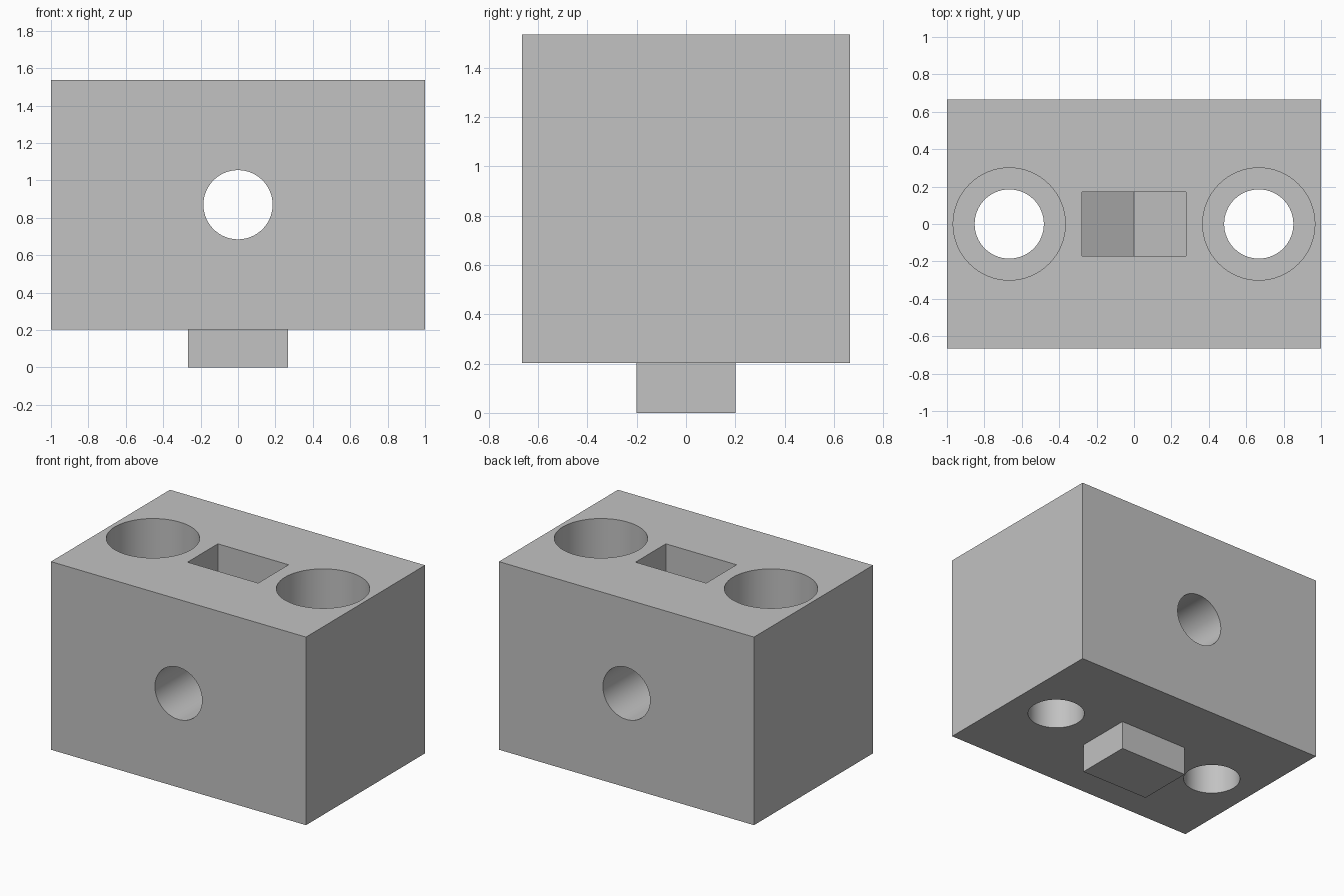
import bpy
import bmesh
from math import cos, pi, radians
from mathutils import Matrix

cube = bpy.data.objects.get("Cube")
if cube:
    bpy.data.objects.remove(cube, do_unlink=True)

# Overall dimensions
WIDTH, DEPTH = 2.0, 1.333
BOTTOM, TOP = 0.203, 1.536
BOLT_Z = (BOTTOM + TOP) / 2
HOLE_R, BORE_R, BORE_DEPTH = 0.185, 0.30, 0.35
HOLE_X = 0.667
NUT_HALF, NUT_THICK = 0.277, 0.34

grey = bpy.data.materials.new("plain grey")
grey.use_nodes = True
colour = (0.54, 0.54, 0.54, 1)
grey.diffuse_color = colour
grey.node_tree.nodes["Principled BSDF"].inputs["Base Color"].default_value = colour


def make(name, bm):
    mesh = bpy.data.meshes.new(name)
    bmesh.ops.recalc_face_normals(bm, faces=bm.faces)
    bm.to_mesh(mesh)
    bm.free()
    mesh.materials.append(grey)
    obj = bpy.data.objects.new(name, mesh)
    bpy.context.collection.objects.link(obj)
    return obj


def box(name, x, y, z0, z1):
    bm = bmesh.new()
    bmesh.ops.create_cube(bm, size=1)
    bmesh.ops.scale(bm, vec=(x, y, z1 - z0), verts=bm.verts)
    bmesh.ops.translate(bm, vec=(0, 0, (z0 + z1) / 2), verts=bm.verts)
    return make(name, bm)


def cylinder(name, radius, length, centre, along_y=False, sides=64):
    bm = bmesh.new()
    bmesh.ops.create_cone(bm, cap_ends=True, segments=sides, radius1=radius,
                          radius2=radius, depth=length)
    turn = Matrix.Rotation(radians(90), 4, "X") if along_y else Matrix()
    bmesh.ops.transform(bm, matrix=Matrix.Translation(centre) @ turn, verts=bm.verts)
    return make(name, bm)


def nut_pocket():
    # Upright slot ending in the lower half of a hexagon
    radius = NUT_HALF / cos(pi / 6)
    outline = [(-NUT_HALF, TOP + 0.1), (-NUT_HALF, BOLT_Z - radius / 2),
               (0, BOLT_Z - radius), (NUT_HALF, BOLT_Z - radius / 2),
               (NUT_HALF, TOP + 0.1)]
    bm = bmesh.new()
    face = bm.faces.new([bm.verts.new((x, -NUT_THICK / 2, z)) for x, z in outline])
    new = bmesh.ops.extrude_face_region(bm, geom=[face])["geom"]
    verts = [v for v in new if isinstance(v, bmesh.types.BMVert)]
    bmesh.ops.translate(bm, vec=(0, NUT_THICK, 0), verts=verts)
    return make("nut_pocket_cutter", bm)


def combine(target, tool, operation):
    mod = target.modifiers.new(tool.name, "BOOLEAN")
    mod.operation = operation
    mod.solver = "EXACT"
    mod.object = tool
    bpy.context.view_layer.objects.active = target
    bpy.ops.object.modifier_apply(modifier=mod.name)
    bpy.data.objects.remove(tool, do_unlink=True)


# Main block with the locating peg underneath
block = box("mounting_block", WIDTH, DEPTH, BOTTOM, TOP)
combine(block, box("locating_peg", 0.533, 0.4, 0, BOTTOM + 0.1), "UNION")

# Cross bolt hole and its nut pocket
cutters = [cylinder("bolt_hole_cutter", HOLE_R, DEPTH + 0.2, (0, 0, BOLT_Z), True),
           nut_pocket()]

# Counterbored screw holes on both sides
for side in (-1, 1):
    cutters.append(cylinder("screw_hole_cutter", HOLE_R, 3, (side * HOLE_X, 0, BOLT_Z)))
    cutters.append(cylinder("counterbore_cutter", BORE_R, 2 * BORE_DEPTH,
                            (side * HOLE_X, 0, TOP)))

for cutter in cutters:
    combine(block, cutter, "DIFFERENCE")

# Smooth bores, crisp edges
bpy.ops.object.select_all(action="DESELECT")
block.select_set(True)
bpy.context.view_layer.objects.active = block
bpy.ops.object.shade_smooth_by_angle(angle=radians(25))
